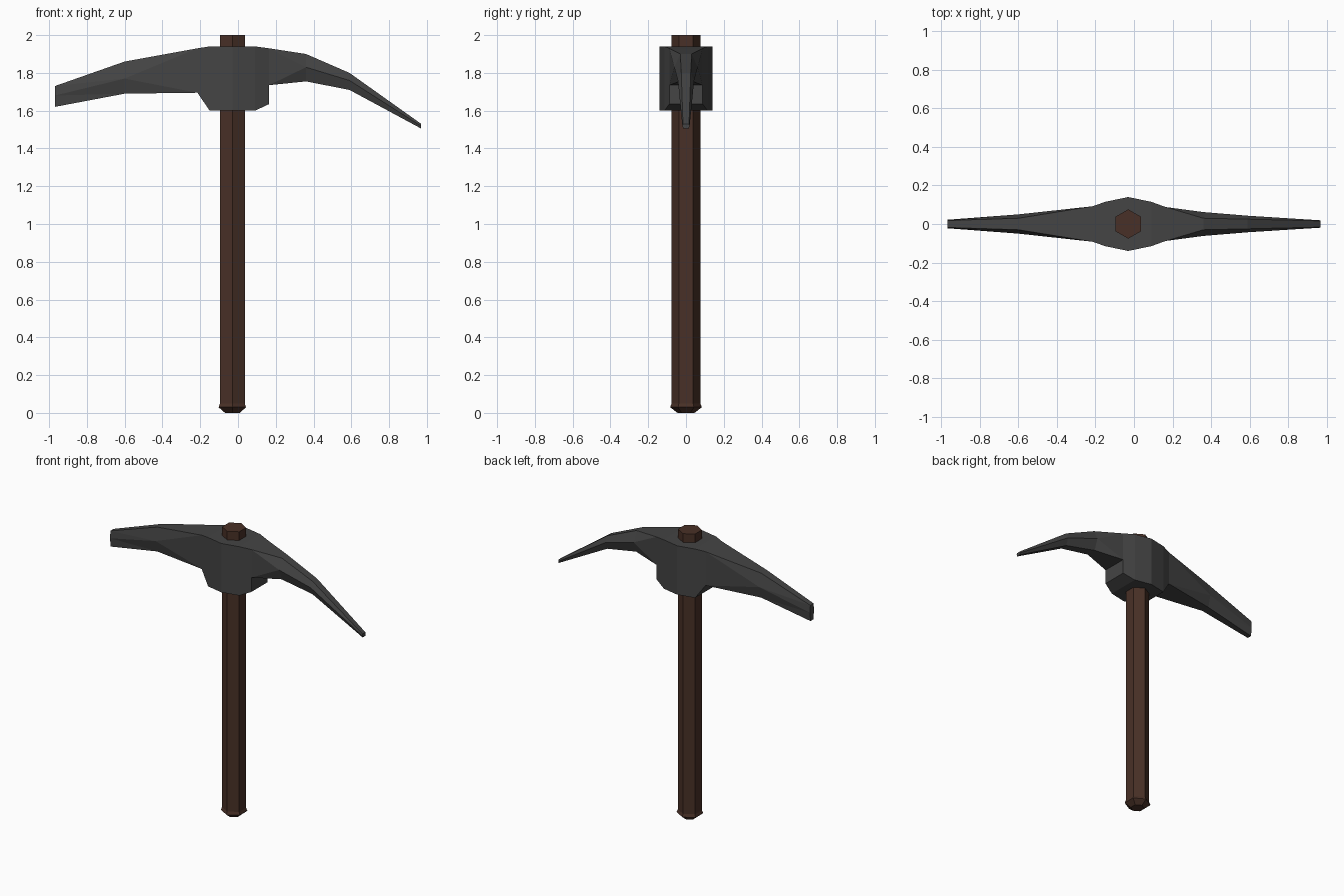
import bpy, bmesh, math

cube = bpy.data.objects.get("Cube")
if cube:
    bpy.data.objects.remove(cube)


def material(name, color):
    m = bpy.data.materials.new(name)
    m.use_nodes = True
    m.diffuse_color = (*color, 1)
    m.node_tree.nodes["Principled BSDF"].inputs["Base Color"].default_value = (*color, 1)
    return m


def loft(name, rings, mat):
    """Skin a closed solid through rings that have equal point counts."""
    bm = bmesh.new()
    loops = [[bm.verts.new(p) for p in ring] for ring in rings]
    for a, b in zip(loops, loops[1:]):
        for i in range(len(a)):
            j = (i + 1) % len(a)
            bm.faces.new((a[i], a[j], b[j], b[i]))
    bm.faces.new(loops[0])
    bm.faces.new(loops[-1])
    bmesh.ops.remove_doubles(bm, verts=bm.verts, dist=0.001)
    bmesh.ops.triangulate(bm, faces=bm.faces, quad_method='SHORT_EDGE')
    bmesh.ops.recalc_face_normals(bm, faces=bm.faces)
    mesh = bpy.data.meshes.new(name)
    bm.to_mesh(mesh)
    bm.free()
    mesh.materials.append(mat)
    obj = bpy.data.objects.new(name, mesh)
    bpy.context.collection.objects.link(obj)
    return obj


wood = material("dark wood", (0.066, 0.030, 0.020))
iron = material("dark iron", (0.058, 0.058, 0.058))
HANDLE_X = -0.03


# Hexagonal handle with a flared, chamfered butt
def hexagon(z, r):
    return [(HANDLE_X + r * math.sin(k * math.pi / 3), r * math.cos(k * math.pi / 3), z)
            for k in range(6)]


loft("handle", [hexagon(z, r) for z, r in
                ((0, 0.045), (0.03, 0.084), (0.05, 0.076), (2, 0.076))], wood)


# Head: six-sided sections along x, each with a top, a side ridge and a bottom
def section(x, top, ridge, bottom):
    (zt, t), (zr, r), (zb, b) = top, ridge, bottom
    return [(x, -t, zt), (x, t, zt), (x, r, zr), (x, b, zb), (x, -b, zb), (x, -r, zr)]


def eye(x, width, top, bottom, ridge=1.735):
    return section(x, (top, width), (ridge, width), (bottom, width))


head = [
    # broad blade
    section(-0.97, (1.73, 0.018), (1.68, 0.022), (1.62, 0.016)),
    section(-0.60, (1.86, 0.030), (1.77, 0.050), (1.69, 0.030)),
    # eye block around the handle
    eye(-0.215, 0.092, 1.93, 1.695, 1.695),
    eye(-0.15, 0.115, 1.94, 1.60),
    eye(HANDLE_X, 0.14, 1.94, 1.60),
    eye(0.09, 0.115, 1.94, 1.60),
    eye(0.165, 0.088, 1.93, 1.635),
    eye(0.165, 0.088, 1.93, 1.735),
    # pointed spike
    section(0.36, (1.90, 0.030), (1.83, 0.062), (1.755, 0.035)),
    section(0.59, (1.80, 0.025), (1.76, 0.043), (1.71, 0.025)),
    section(0.97, (1.53, 0.016), (1.518, 0.019), (1.505, 0.014)),
]
loft("pick_head", head, iron)
